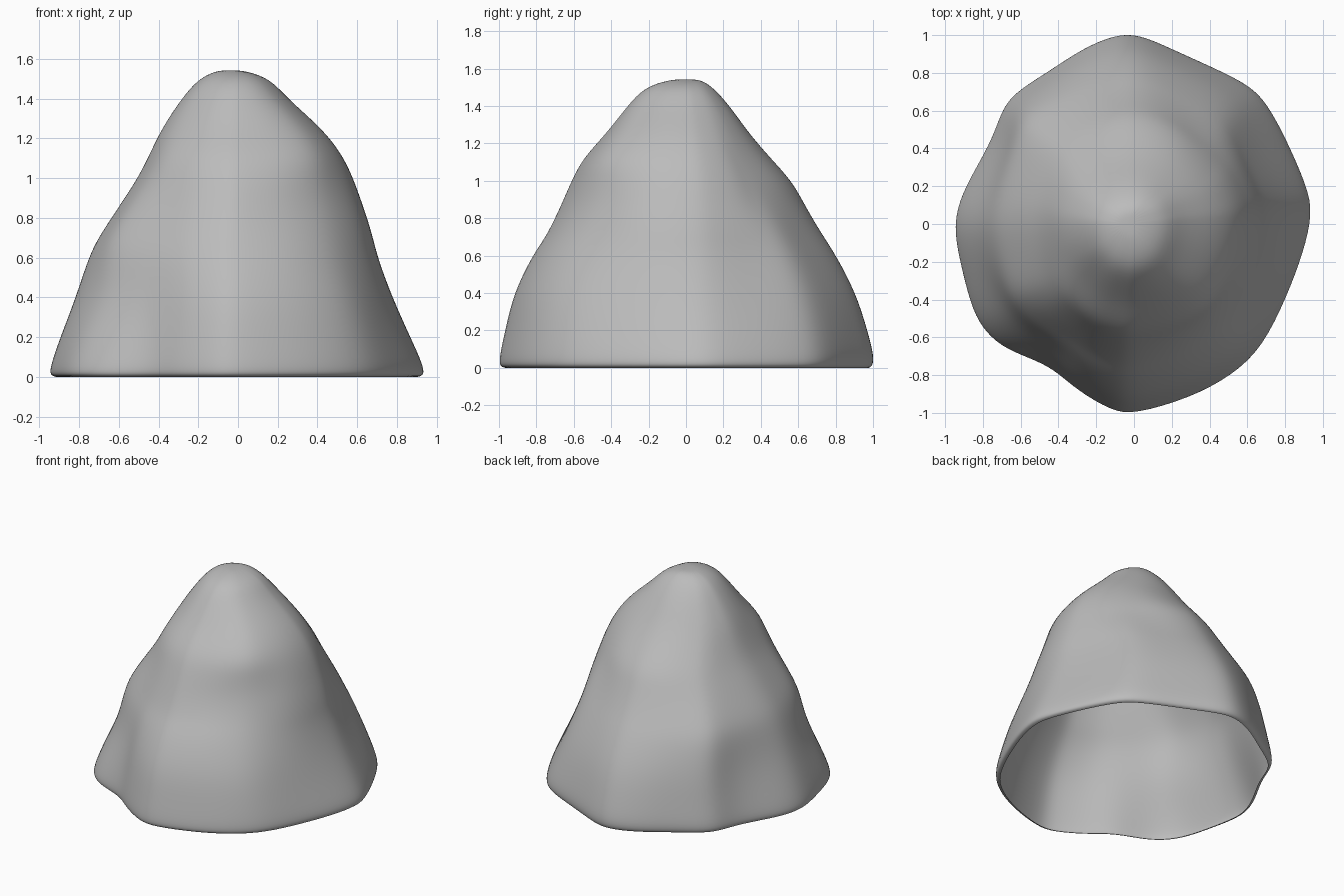
import bpy, bmesh, math
from mathutils import Vector

if "Cube" in bpy.data.objects:
    bpy.data.objects.remove(bpy.data.objects["Cube"], do_unlink=True)

# Footprint, counter-clockwise from the left side
OUTLINE = [(.95, .06), (.92, .2), (.81, .45), (.73, .6), (.64, .73), (.4, .84), (.2, .93),
           (.03, 1.01), (-.1, 1.01), (-.28, .93), (-.45, .81), (-.65, .69), (-.71, .58),
           (-.76, .43), (-.9, .2), (-.95, .05), (-.95, -.08), (-.91, -.26), (-.86, -.46),
           (-.79, -.58), (-.68, -.67), (-.5, -.73), (-.4, -.79), (-.3, -.88),
           (-.12, -.99), (0, -1.01), (.3, -.92), (.52, -.8), (.68, -.65), (.81, -.38), (.9, -.15)]

# Height, then reach towards -x, +x, -y, +y
LEVELS = [(0, .91, .91, .97, .97), (.008, .94, .94, 1, .99), (.06, .935, .935, 1, 1),
          (.2, .89, .87, .97, .965), (.4, .815, .78, .925, .905), (.6, .75, .705, .825, .8),
          (.7, .7, .68, .755, .735), (.8, .635, .65, .705, .675), (.9, .57, .615, .66, .62),
          (1, .505, .58, .615, .565), (1.12, .445, .525, .555, .455),
          (1.25, .385, .425, .43, .34), (1.4, .285, .25, .315, .235),
          (1.5, .2, .165, .225, .145), (1.54, .11, .04, .09, .08)]

# Bulges and hollows: direction in degrees, height, angular width, height spread, amount
DENTS = [(-135, .4, 16, .22, -.07), (-46, 1.18, 18, .15, .09), (135, .65, 22, .3, .07),
         (-65, .85, 18, .15, -.03), (160, .35, 14, .2, -.03), (-152, .75, 10, .2, .03),
         (65, .75, 12, .3, -.03), (45, 1, 16, .22, -.07), (-43, .35, 16, .22, .035),
         (-135, 1.31, 18, .07, -.05), (-135, 1.1, 18, .12, .04), (28, .55, 15, .25, -.04),
         (-20, .75, 16, .4, .03), (-154, .45, 9, .15, -.03)]


def swell(angle, z):
    total = 1
    for direction, height, width, spread, amount in DENTS:
        turn = (angle - direction + 180) % 360 - 180
        total += amount * math.exp(-(turn / width) ** 2 - ((z - height) / spread) ** 2)
    return total


def ring_point(x, y, level):
    z, left, right, front, back = level
    unit = Vector((x / .94, y))
    unit = unit.lerp(unit.normalized(), min(1, z / 1.2))
    px = unit.x * (right if x > 0 else left)
    py = unit.y * (back if y > 0 else front)
    s = swell(math.degrees(math.atan2(y, x)), z)
    return px * s, py * s, z


# Hollow rock shell, open underneath with a turned-in rim
bm = bmesh.new()
rings = [[bm.verts.new(ring_point(x, y, level)) for x, y in OUTLINE] for level in LEVELS]
count = len(OUTLINE)
for low, high in zip(rings, rings[1:]):
    for i in range(count):
        j = (i + 1) % count
        bm.faces.new((low[i], low[j], high[j], high[i]))
tip = bm.verts.new((-.04, 0, 1.543))
for i in range(count):
    bm.faces.new((rings[-1][i], rings[-1][(i + 1) % count], tip))
mesh = bpy.data.meshes.new("rock_shell")
bm.to_mesh(mesh)
bm.free()
rock = bpy.data.objects.new("rock_shell", mesh)
bpy.context.collection.objects.link(rock)
for face in mesh.polygons:
    face.use_smooth = True
smooth = rock.modifiers.new("smooth_surface", 'SUBSURF')
smooth.levels = smooth.render_levels = 2

# Stone colour
stone = bpy.data.materials.new("grey_stone")
stone.use_nodes = True
grey = (.5, .5, .5, 1)
stone.diffuse_color = grey
stone.node_tree.nodes["Principled BSDF"].inputs["Base Color"].default_value = grey
mesh.materials.append(stone)
